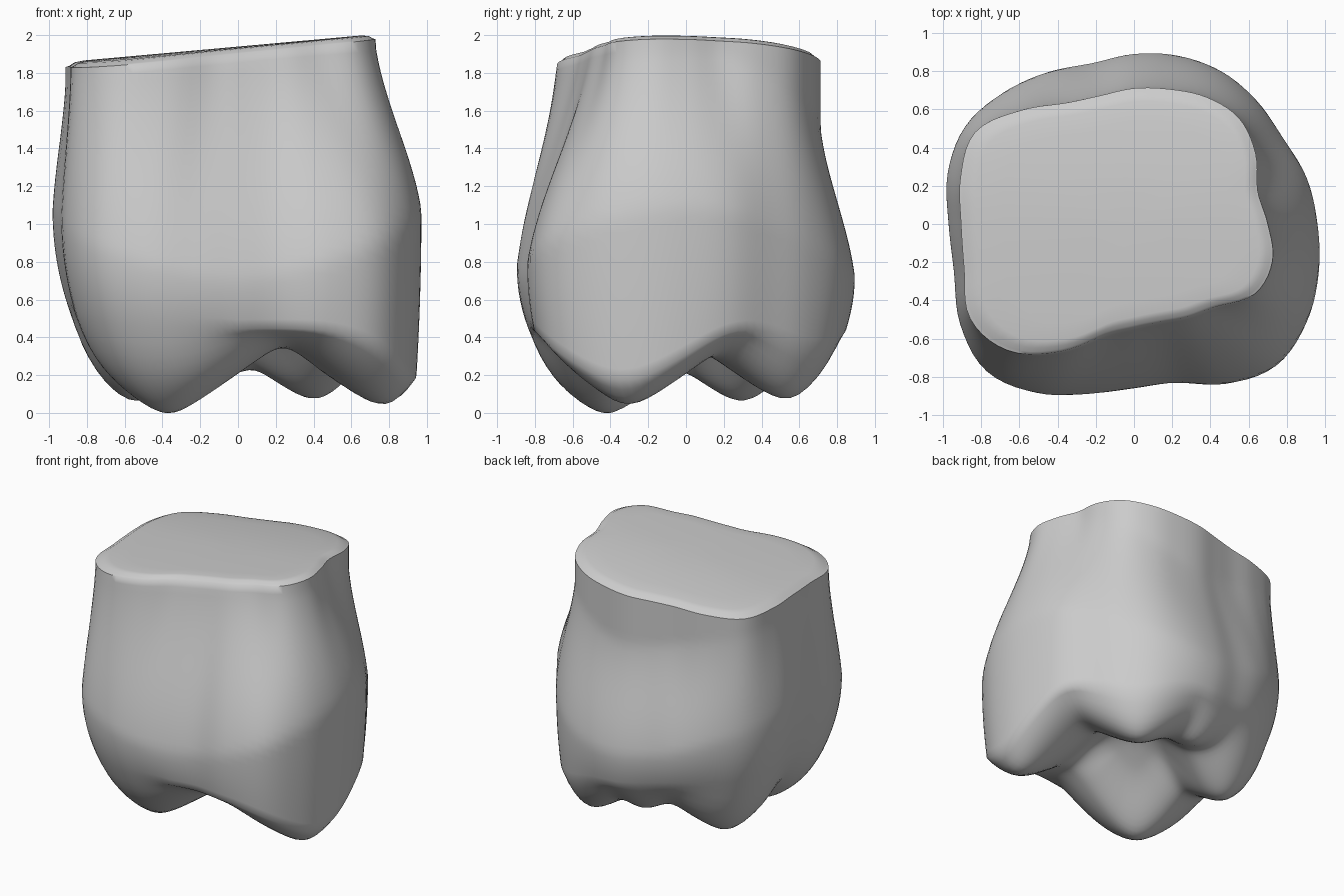
import bpy, bmesh, math

cube = bpy.data.objects.get("Cube")
if cube:
    bpy.data.objects.remove(cube)

# Outline radii around the vertical axis, every 15 degrees from +x
CUT_EDGE = [.70, .67, .735, .78, .765, .73, .71, .695, .73, .84, .96, .94,
            .905, .92, .99, .935, .77, .60, .54, .53, .56, .61, .73, .75]
BULGE = [.96, .935, .90, .91, .92, .91, .89, .87, .915, .97, 1.02, 1.01,
         .97, .975, 1.05, 1.09, 1.02, .92, .86, .86, .965, 1.05, 1.04, 1.0]
# Four cusp tips and the low ridge between the back pair: x, y, z, rim rounding
CUSPS = [(-.37, -.42, 0, .22), (.79, -.31, .03, .09), (-.55, .3, .06, .32),
         (.42, .55, .06, .2), (-.06, .58, .2, .2)]
SEGMENTS, SIDE_RINGS, CAP_RINGS = 120, 30, 26


def radius(table, angle):
    """Smooth periodic interpolation of an outline."""
    n = len(table)
    u = (angle / math.tau * n) % n
    i, t = int(u), u % 1
    a, b, c, d = (table[(i + k) % n] for k in (-1, 0, 1, 2))
    return b + .5 * t * (c - a + t * (2*a - 5*b + 4*c - d + t * (3*(b - c) + d - a)))


def smoothstep(t):
    t = min(max(t, 0), 1)
    return t * t * (3 - 2 * t)


def top_height(x, y):
    return 1.942 + .09 * x - (.12 if y > 0 else .04) * y * y


def chewing_height(x, y, f):
    """Soft minimum of conical cusps and valleys, with a sunken middle."""
    sharp = 26
    valley = .4 + (.05 + .16 * max(0, -x)) * f ** 10
    total = math.exp(-sharp * valley)
    for cx, cy, cz, rounding in CUSPS:
        d = math.hypot(x - cx, y - cy)
        cone = .74 * (math.hypot(d, .1) - .1)
        total += math.exp(-sharp * (cz + cone + rounding * f ** 9))
    return .1 * smoothstep((.55 - f) / .4) - math.log(total) / sharp


def rim_radius(angle):
    return radius(BULGE, angle) * (.945 + .03 * math.cos(angle))


def top_point(a, f):
    r = radius(CUT_EDGE, a) * f
    x, y = r * math.cos(a), r * math.sin(a)
    return x, y, top_height(x, y) - .025 * smoothstep((f - .93) / .07)


def side_point(a, t):
    c, s = math.cos(a), math.sin(a)
    r0, r1, r2 = radius(CUT_EDGE, a), radius(BULGE, a), rim_radius(a)
    z0 = top_height(r0 * c, r0 * s) - .025
    z2 = chewing_height(r2 * c, r2 * s, 1)
    z = z0 + (z2 - z0) * t
    # The flare starts lower down on the back and the -x side
    flare = 1.95 - .45 * max(0, s) ** 2 - .2 * max(0, -c) ** 2
    widest = .72 + .36 * c * c
    w = min(max((flare - z) / (flare - widest), 0), 1)
    r = r0 + (r1 - r0) * (w + smoothstep(w)) / 2
    low = max(0, (widest - z) / (widest - z2))
    r += (r2 - r1) * low ** 2
    return r * c, r * s, z


def bottom_point(a, f):
    r = rim_radius(a) * f
    x, y = r * math.cos(a), r * math.sin(a)
    return x, y, chewing_height(x, y, f)


# Loft the rings: cut top, side wall, chewing surface
bm = bmesh.new()
angles = [math.tau * i / SEGMENTS for i in range(SEGMENTS)]
steps = [(top_point, f) for f in (.25, .5, .75, .9, .95, .98, 1)]
steps += [(side_point, i / SIDE_RINGS) for i in range(1, SIDE_RINGS + 1)]
steps += [(bottom_point, 1 - i / CAP_RINGS) for i in range(1, CAP_RINGS)]
rings = [[bm.verts.new(fn(a, p)) for a in angles] for fn, p in steps]
for upper, lower in zip(rings, rings[1:]):
    for i in range(SEGMENTS):
        j = (i + 1) % SEGMENTS
        bm.faces.new((upper[i], lower[i], lower[j], upper[j]))
for ring, fn in ((rings[0], top_point), (rings[-1], bottom_point)):
    centre = bm.verts.new(fn(0, 0))
    for i in range(SEGMENTS):
        bm.faces.new((ring[i], ring[(i + 1) % SEGMENTS], centre))
bmesh.ops.recalc_face_normals(bm, faces=bm.faces)

# Stand the crown on the floor
lowest = min(v.co.z for v in bm.verts)
bmesh.ops.translate(bm, verts=bm.verts, vec=(0, 0, -lowest))

mesh = bpy.data.meshes.new("tooth_crown")
bm.to_mesh(mesh)
bm.free()
crown = bpy.data.objects.new("tooth_crown", mesh)
bpy.context.collection.objects.link(crown)

# Plain grey
grey = bpy.data.materials.new("plain_grey")
grey.use_nodes = True
colour = (.6, .6, .6, 1)
grey.diffuse_color = colour
grey.node_tree.nodes["Principled BSDF"].inputs["Base Color"].default_value = colour
mesh.materials.append(grey)

bpy.context.view_layer.objects.active = crown
crown.select_set(True)
bpy.ops.object.shade_smooth_by_angle(angle=math.radians(60))
